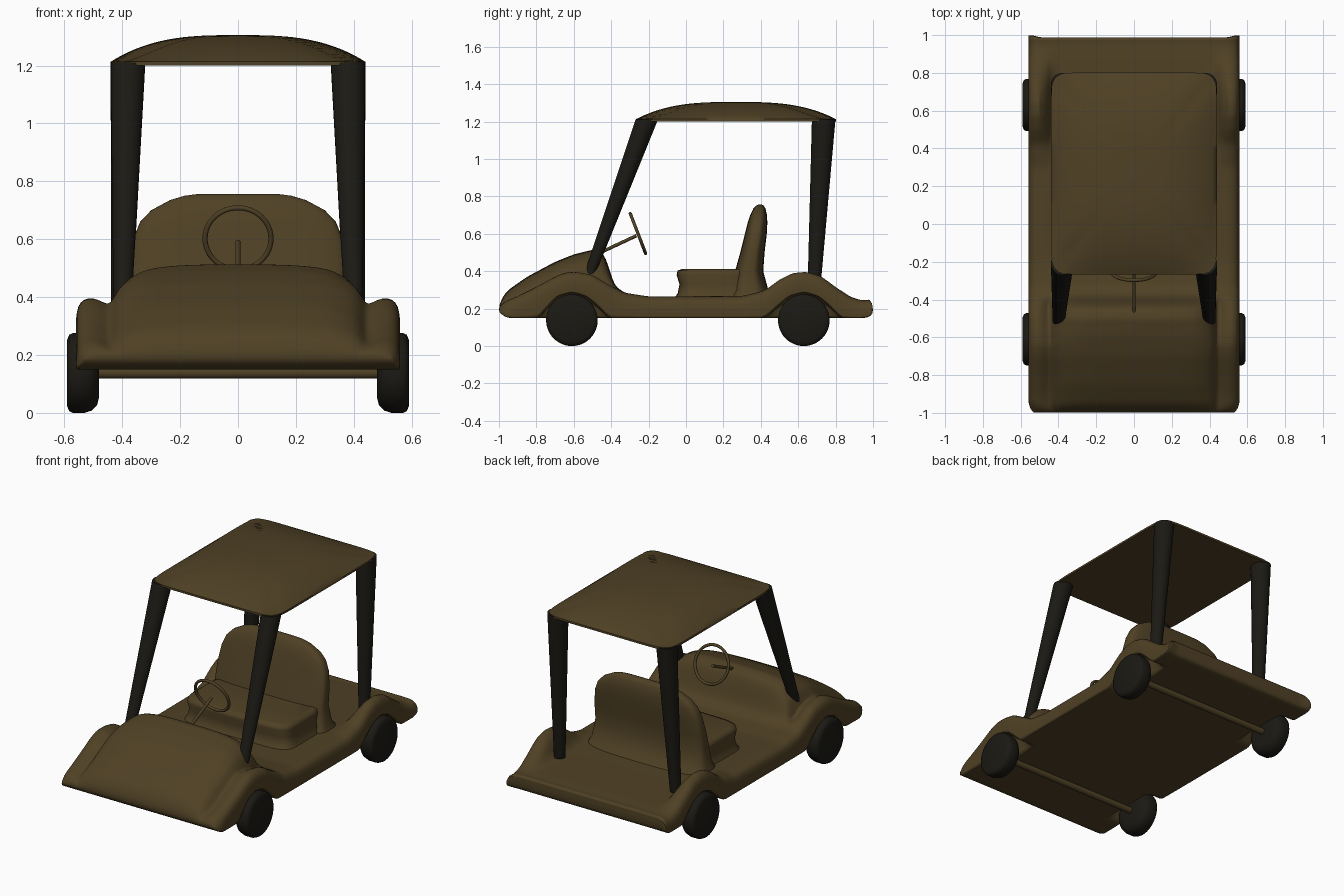
import bpy, bmesh, math
from mathutils import Vector

if "Cube" in bpy.data.objects:
    bpy.data.objects.remove(bpy.data.objects["Cube"])


def material(name, rgb):
    m = bpy.data.materials.new(name)
    m.diffuse_color = (*rgb, 1)
    m.use_nodes = True
    m.node_tree.nodes["Principled BSDF"].inputs["Base Color"].default_value = m.diffuse_color
    return m


BROWN = material("brown_paint", (0.078, 0.052, 0.018))
DARK = material("dark_rubber", (0.011, 0.010, 0.007))


def finish(name, bm, mat, angle=40, subsurf=0):
    bmesh.ops.recalc_face_normals(bm, faces=bm.faces)
    me = bpy.data.meshes.new(name)
    bm.to_mesh(me)
    bm.free()
    for p in me.polygons:
        p.use_smooth = True
    me.set_sharp_from_angle(angle=math.radians(angle))
    me.materials.append(mat)
    ob = bpy.data.objects.new(name, me)
    bpy.context.collection.objects.link(ob)
    if subsurf:
        ob.modifiers.new("smooth", 'SUBSURF').levels = subsurf
        ob.modifiers["smooth"].render_levels = subsurf
    return ob


def lerp(table, t):
    if t <= table[0][0]:
        return table[0][1]
    for (a, u), (b, v) in zip(table, table[1:]):
        if t <= b:
            return u + (v - u) * (t - a) / (b - a)
    return table[-1][1]


def stack(name, rings, mat, power=2, n=32, angle=40, subsurf=0, turn=False):
    """Loft of superellipse rings (x, y, z, rx, ry); turn lays the axis along x."""
    bm = bmesh.new()
    loops = []
    for x, y, z, rx, ry in rings:
        loop = []
        for i in range(n):
            c, s = math.cos(math.tau * i / n), math.sin(math.tau * i / n)
            p = Vector((x + rx * math.copysign(abs(c) ** (2 / power), c),
                        y + ry * math.copysign(abs(s) ** (2 / power), s), z))
            loop.append(bm.verts.new((p.z, p.y, p.x) if turn else p))
        loops.append(loop)
    for a, b in zip(loops, loops[1:]):
        for i in range(n):
            bm.faces.new((a[i], a[(i + 1) % n], b[(i + 1) % n], b[i]))
    bm.faces.new(loops[0])
    bm.faces.new(loops[-1])
    return finish(name, bm, mat, angle, subsurf)


# Body: side profiles of the centre, fenders and wheel arches
CENTRE = [(-1, .22), (-.98, .265), (-.95, .30), (-.85, .37), (-.7, .45), (-.6, .49),
          (-.5, .515), (-.45, .50), (-.42, .46), (-.39, .33), (-.33, .285), (-.2, .265),
          (.4, .268), (.6, .26), (.9, .25), (.95, .245), (1, .25)]
FENDER = [(-1, .21), (-.97, .24), (-.9, .27), (-.8, .32), (-.7, .375), (-.64, .398),
          (-.58, .40), (-.5, .385), (-.4, .325), (-.33, .285), (-.2, .265), (.3, .267),
          (.42, .30), (.5, .36), (.57, .395), (.64, .402), (.72, .38), (.8, .32),
          (.88, .265), (.94, .243), (1, .25)]
ARCH = [(-1, .18), (-.96, .15), (-.79, .15), (-.75, .20), (-.69, .265), (-.61, .288),
        (-.53, .265), (-.46, .205), (-.41, .15), (.42, .15), (.48, .205), (.55, .265),
        (.63, .288), (.71, .265), (.78, .205), (.83, .15), (.97, .15), (1, .17)]
# Columns across: x, centre weight at front, centre weight at rear, edge drop
COLUMNS = [(0, 1, 1, 0), (.1, 1, 1, 0), (.2, .98, 1, 0), (.28, .92, 1, 0),
           (.33, .83, 1, 0), (.37, .65, 1, 0), (.40, .45, 1, 0), (.42, .2, .9, 0),
           (.44, -.25, .7, 0), (.455, -.25, .45, 0), (.465, -.2, .3, 0), (.50, 0, 0, 0),
           (.535, 0, 0, .008), (.553, 0, 0, .03), (.56, 0, 0, .07)]
columns = [(-x, *r) for x, *r in COLUMNS[:0:-1]] + COLUMNS
bm = bmesh.new()
top, bottom = [], []
STEPS = 84
for k in range(STEPS + 1):
    y = -1 + 2 * k / STEPS
    hc, hf, arch = lerp(CENTRE, y), lerp(FENDER, y), lerp(ARCH, y)
    narrow = lerp([(-1, .95), (-.97, .99), (-.94, 1)], y)
    t_row, b_row = [], []
    for x, front, rear, drop in columns:
        zb = arch if abs(x) > .46 or abs(y) > .9 else .15
        w = front if y < 0 else rear
        z = max(hf + w * (hc - hf) - drop, zb + .02)
        ye = y - (.012 if k == STEPS and abs(x) < .52 else 0)
        t_row.append(bm.verts.new((x * narrow, ye, z)))
        b_row.append(bm.verts.new((x * narrow, ye, zb)))
    top.append(t_row)
    bottom.append(b_row)
for grid in (top, bottom):
    for a, b in zip(grid, grid[1:]):
        for i in range(len(columns) - 1):
            bm.faces.new((a[i], a[i + 1], b[i + 1], b[i]))
for k in (0, -1):
    for i in range(len(columns) - 1):
        bm.faces.new((top[k][i], top[k][i + 1], bottom[k][i + 1], bottom[k][i]))
for i in (0, -1):
    for k in range(STEPS):
        bm.faces.new((top[k][i], top[k + 1][i], bottom[k + 1][i], bottom[k][i]))
finish("body", bm, BROWN, 60, 1)

# Seat cushion and backrest
cushion = [(.25, -.07, .39), (.28, -.045, .37), (.33, -.035, .36), (.38, -.05, .365),
           (.403, -.045, .36), (.412, -.02, .335)]
stack("seat_cushion", [(0, (y + .34) / 2, z, w, (.34 - y) / 2) for z, y, w in cushion],
      BROWN, 6, 64, 60)
backrest = [(.24, .19, .50, .42), (.30, .24, .44, .395), (.40, .262, .413, .38),
            (.50, .29, .42, .377), (.60, .315, .432, .363), (.66, .33, .435, .338),
            (.70, .343, .433, .30), (.735, .36, .425, .235), (.75, .373, .416, .185),
            (.756, .385, .405, .14)]
stack("seat_backrest", [(0, (a + b) / 2, z, w, (b - a) / 2) for z, a, b, w in backrest],
      BROWN, 3.5, 64, 70)

# Roof: domed grid with rounded corners and a flat underside
bm = bmesh.new()
bmesh.ops.create_grid(bm, x_segments=32, y_segments=32, size=1)
for v in bm.verts:
    u, w = abs(v.co.x), abs(v.co.y)
    s = max(u, w)
    f = s / (u ** 12 + w ** 12) ** (1 / 12) if s > 1e-6 else 1
    v.co = (v.co.x * f * .44, .267 + v.co.y * f * .535,
            1.213 + .092 * (1 - u ** 3) * (1 - w ** 3))
rim = [e for e in bm.edges if e.is_boundary]
low = bmesh.ops.extrude_edge_only(bm, edges=rim)["geom"]
for v in low:
    if isinstance(v, bmesh.types.BMVert):
        v.co.z = 1.2
bmesh.ops.holes_fill(bm, edges=[e for e in bm.edges if e.is_boundary], sides=0)
finish("roof", bm, BROWN, 60)

# Posts, wheels
for side, tag in ((-1, "left"), (1, "right")):
    stack(f"front_post_{tag}", [(side * .40, -.535, .33, .03, .028),
                                (side * .38, -.21, 1.21, .06, .06)], DARK)
    stack(f"rear_post_{tag}", [(side * .405, .682, .27, .033, .033),
                               (side * .38, .736, 1.21, .06, .063)], DARK)
    for y, end in ((-.61, "front"), (.63, "rear")):
        tyre = [(.48, .085), (.487, .112), (.505, .13), (.53, .138), (.57, .138),
                (.583, .132), (.59, .115)]
        stack(f"{end}_wheel_{tag}", [(.138, y, side * x, r, r) for x, r in tyre],
              DARK, n=48, angle=50, turn=True)

# Axles
for y, end in ((-.61, "front"), (.63, "rear")):
    stack(f"{end}_axle", [(.138, y, x, .02, .02) for x in (-.5, .5)], BROWN, n=16, turn=True)

# Steering wheel and column
bpy.ops.mesh.primitive_torus_add(major_radius=.114, minor_radius=.009, major_segments=48,
                                 minor_segments=10, location=(0, -.257, .602),
                                 rotation=(math.radians(-69), 0, 0))
wheel = bpy.context.object
wheel.name = "steering_wheel"
wheel.data.materials.append(BROWN)
bpy.ops.object.shade_smooth()
a, b = Vector((0, -.50, .48)), Vector((0, -.265, .59))
bpy.ops.mesh.primitive_cylinder_add(vertices=16, radius=.009, depth=(b - a).length,
                                    location=(a + b) / 2)
column = bpy.context.object
column.name = "steering_column"
column.rotation_euler = (b - a).to_track_quat('Z', 'Y').to_euler()
column.data.materials.append(BROWN)
bpy.ops.object.shade_smooth_by_angle()
